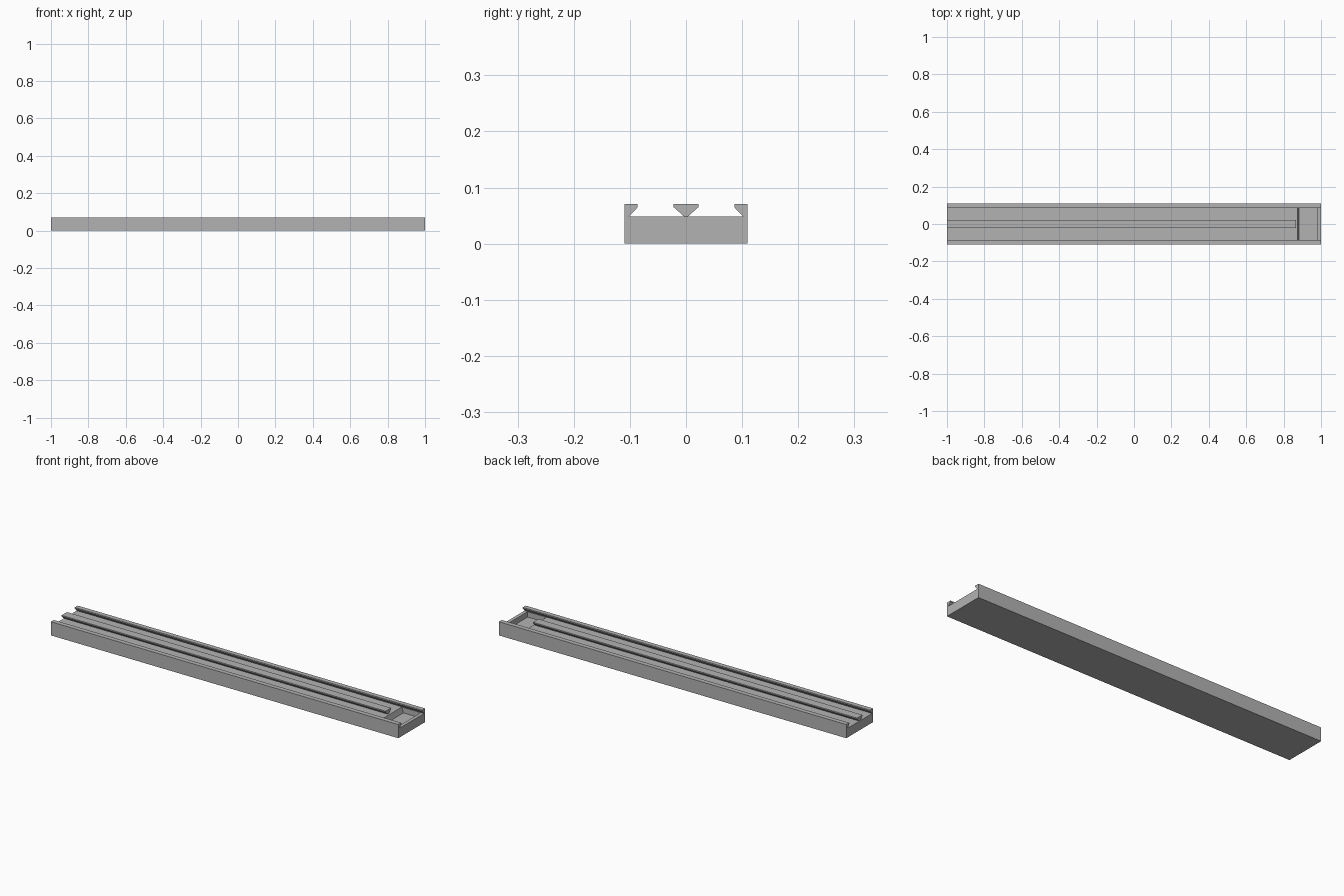
import bpy
import bmesh

cube = bpy.data.objects.get("Cube")
if cube:
    bpy.data.objects.remove(cube, do_unlink=True)

# Single grey finish
grey = bpy.data.materials.new("plain_grey")
grey.use_nodes = True
colour = (0.45, 0.45, 0.45, 1)
grey.diffuse_color = colour
grey.node_tree.nodes["Principled BSDF"].inputs["Base Color"].default_value = colour

FLOOR, LIP, TOP = 0.048, 0.065, 0.071
HALF_WIDTH = 0.11


def mirrored(half):
    """Close a +y half outline across the centre line."""
    return half + [(-y, z) for y, z in reversed(half) if y]


def extrude(name, outline, start, end, to_point):
    """Extrude a 2D outline; to_point maps (a, b, distance) to xyz."""
    bm = bmesh.new()
    ends = [[bm.verts.new(to_point(a, b, d)) for a, b in outline]
            for d in (start, end)]
    bm.faces.new(ends[0])
    bm.faces.new(ends[1])
    for i in range(len(outline)):
        j = (i + 1) % len(outline)
        bm.faces.new((ends[0][i], ends[0][j], ends[1][j], ends[1][i]))
    bmesh.ops.recalc_face_normals(bm, faces=bm.faces)
    mesh = bpy.data.meshes.new(name)
    bm.to_mesh(mesh)
    bm.free()
    mesh.materials.append(grey)
    obj = bpy.data.objects.new(name, mesh)
    bpy.context.collection.objects.link(obj)
    return obj


def along_x(y, z, d):
    return d, y, z


def along_y(x, z, d):
    return x, d, z


# Channel body with undercut side lips
body = extrude("channel_body", mirrored([
    (HALF_WIDTH, 0), (HALF_WIDTH, TOP), (0.086, TOP),
    (0.086, LIP), (0.102, FLOOR)]), -1, 1, along_x)

# Flared centre rail, stopping short of the pocket
extrude("centre_rail", mirrored([
    (0.003, FLOOR), (0.022, LIP), (0.022, TOP)]), -1, 0.865, along_x)

# End pocket with one steep sloping wall
cutter = extrude("pocket_cutter", [
    (0.873, FLOOR + 0.001), (0.882, 0.02), (0.982, 0.02), (0.982, FLOOR + 0.001)],
    -0.1, 0.1, along_y)
cutter.hide_render = True
cutter.hide_set(True)
cut = body.modifiers.new("pocket", "BOOLEAN")
cut.operation = "DIFFERENCE"
cut.solver = "EXACT"
cut.object = cutter
